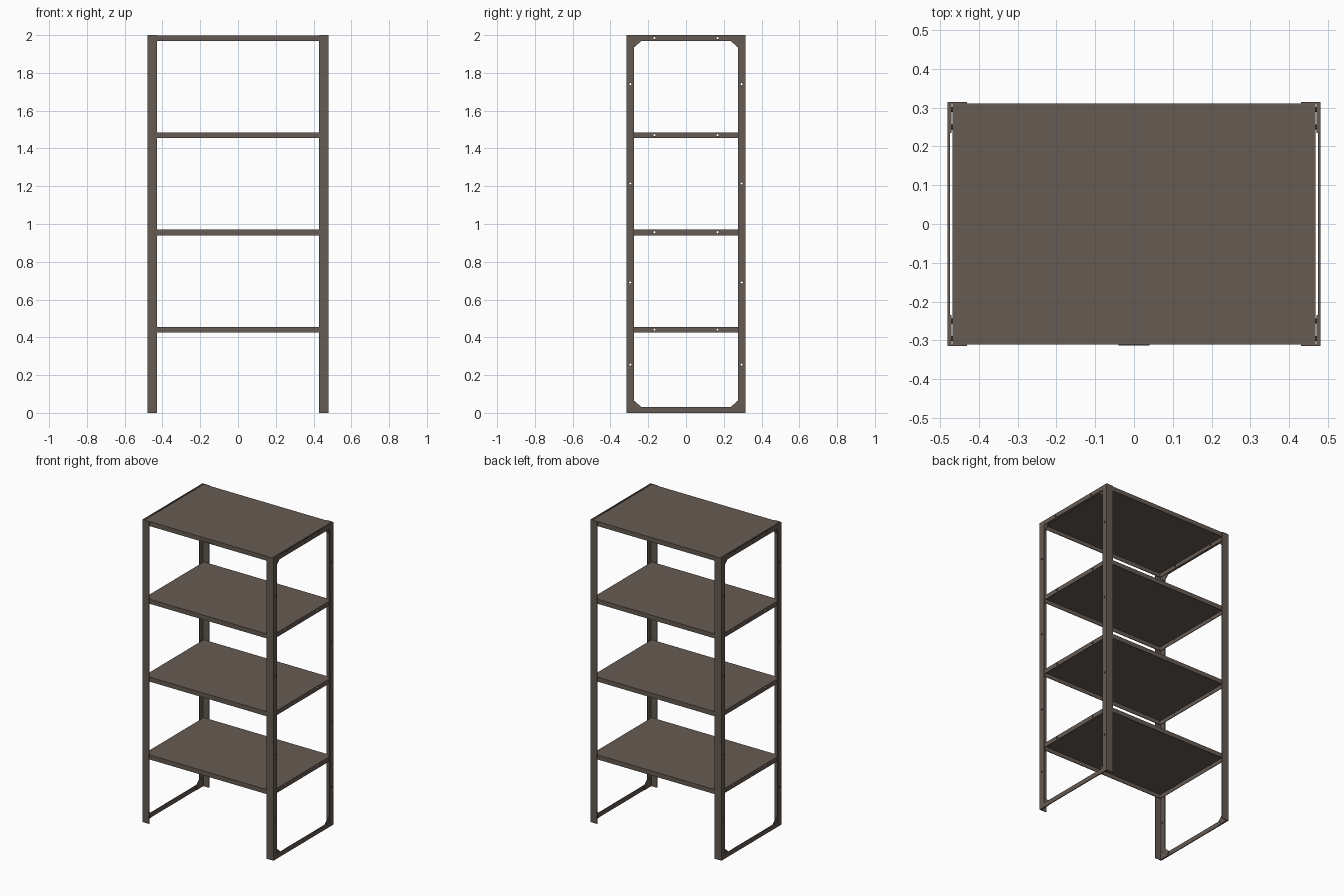
import bpy
import bmesh
import math
from mathutils import Matrix, Vector

cube = bpy.data.objects.get("Cube")
if cube:
    bpy.data.objects.remove(cube, do_unlink=True)

X, Y, H = 0.48, 0.315, 2.0              # half width, half depth, height
SIDE_T, FRONT_T = 0.006, 0.004          # post flange thicknesses
SIDE_W, FRONT_W = 0.039, 0.05           # post flange widths
SHELF_X, SHELF_Y, SHELF_D, SHEET = 0.468, 0.3105, 0.03, 0.004
SHELF_TOPS = (0.455, 0.97, 1.485, 1.999)
POST_HOLES = (0.255, 0.69, 1.215, 1.74)

steel = bpy.data.materials.new("brown_painted_steel")
steel.use_nodes = True
colour = (0.130, 0.104, 0.085, 1)
steel.diffuse_color = colour
steel.node_tree.nodes["Principled BSDF"].inputs["Base Color"].default_value = colour


def finish(name, bm):
    bmesh.ops.recalc_face_normals(bm, faces=bm.faces)
    mesh = bpy.data.meshes.new(name)
    bm.to_mesh(mesh)
    bm.free()
    mesh.materials.append(steel)
    obj = bpy.data.objects.new(name, mesh)
    bpy.context.collection.objects.link(obj)
    return obj


def prism(name, points, vector):
    """Extrude a flat outline along a vector."""
    bm = bmesh.new()
    face = bm.faces.new([bm.verts.new(p) for p in points])
    out = bmesh.ops.extrude_face_region(bm, geom=[face])
    verts = [v for v in out["geom"] if isinstance(v, bmesh.types.BMVert)]
    bmesh.ops.translate(bm, verts=verts, vec=Vector(vector))
    return finish(name, bm)


def box(name, lo, hi):
    base = [(lo[0], lo[1], lo[2]), (hi[0], lo[1], lo[2]),
            (hi[0], hi[1], lo[2]), (lo[0], hi[1], lo[2])]
    return prism(name, base, (0, 0, hi[2] - lo[2]))


def pins(name, centres, radius, length, sides):
    """Short cylinders along x."""
    bm = bmesh.new()
    for c in centres:
        turn = Matrix.Translation(c) @ Matrix.Rotation(math.pi / 2, 4, "Y")
        bmesh.ops.create_cone(bm, cap_ends=True, segments=sides, radius1=radius,
                              radius2=radius, depth=length, matrix=turn)
    return finish(name, bm)


def drill(obj, centres):
    cutter = pins("hole_cutter", centres, 0.006, 0.05, 10)
    cutter.hide_render = True
    mod = obj.modifiers.new("holes", "BOOLEAN")
    mod.operation = "DIFFERENCE"
    mod.solver = "EXACT"
    mod.object = cutter
    bpy.context.view_layer.objects.active = obj
    bpy.ops.object.modifier_apply(modifier=mod.name)
    bpy.data.objects.remove(cutter, do_unlink=True)


# Tray shelves: a sheet with folded-down edges, open underneath
for i, top in enumerate(SHELF_TOPS):
    bm = bmesh.new()
    rings = []
    for inset, z in ((0, top), (0, top - SHELF_D), (SHEET, top - SHELF_D), (SHEET, top - SHEET)):
        x, y = SHELF_X - inset, SHELF_Y - inset
        rings.append([bm.verts.new((a * x, b * y, z))
                      for a, b in ((-1, -1), (1, -1), (1, 1), (-1, 1))])
    bm.faces.new(rings[0])
    bm.faces.new(rings[-1])
    for a, b in zip(rings, rings[1:]):
        for k in range(4):
            n = (k + 1) % 4
            bm.faces.new((a[k], a[n], b[n], b[k]))
    shelf = finish(f"shelf_{i + 1}", bm)
    drill(shelf, [(sx * SHELF_X, sy * 0.167, top - 0.014) for sx in (-1, 1) for sy in (-1, 1)])

for sx, side in ((-1, "right"), (1, "left")):
    # Thin bars joining the front and back posts
    for level, z in (("bottom", 0), ("top", H - 0.03)):
        inner, outer = sorted((sx * (X - SIDE_T), sx * X))
        bar = box(f"{side}_{level}_bar", (inner, -Y + SIDE_W, z), (outer, Y - SIDE_W, z + 0.03))
        if level == "top":
            drill(bar, [(sx * X, sy * 0.167, 1.985) for sy in (-1, 1)])

    for sy, end in ((-1, "front"), (1, "back")):
        # Angle post
        outline = [(X, Y), (X - FRONT_W, Y), (X - FRONT_W, Y - FRONT_T),
                   (X - SIDE_T, Y - FRONT_T), (X - SIDE_T, Y - SIDE_W), (X, Y - SIDE_W)]
        post = prism(f"{end}_{side}_post", [(sx * x, sy * y, 0) for x, y in outline], (0, 0, H))
        drill(post, [(sx * X, sy * 0.295, z) for z in POST_HOLES])

        for level in ("bottom", "top"):
            # Chamfered corner gusset with two bolts
            def flip(z):
                return z if level == "bottom" else H - z
            shape = [(0.31, 0.001), (0.235, 0.001), (0.235, 0.03), (0.274, 0.064), (0.31, 0.064)]
            prism(f"{end}_{side}_{level}_gusset",
                  [(sx * (X - SIDE_T), sy * y, flip(z)) for y, z in shape],
                  (-sx * 0.004, 0, 0))
            pins(f"{end}_{side}_{level}_bolts",
                 [(sx * 0.4715, sy * y, flip(z)) for y, z in ((0.25, 0.015), (0.295, 0.05))],
                 0.006, 0.007, 6)

# Small plain plate on the front edge of the top shelf
box("front_plate", (-0.04, -SHELF_Y - 0.002, 1.971), (0.04, -SHELF_Y, 1.979))
